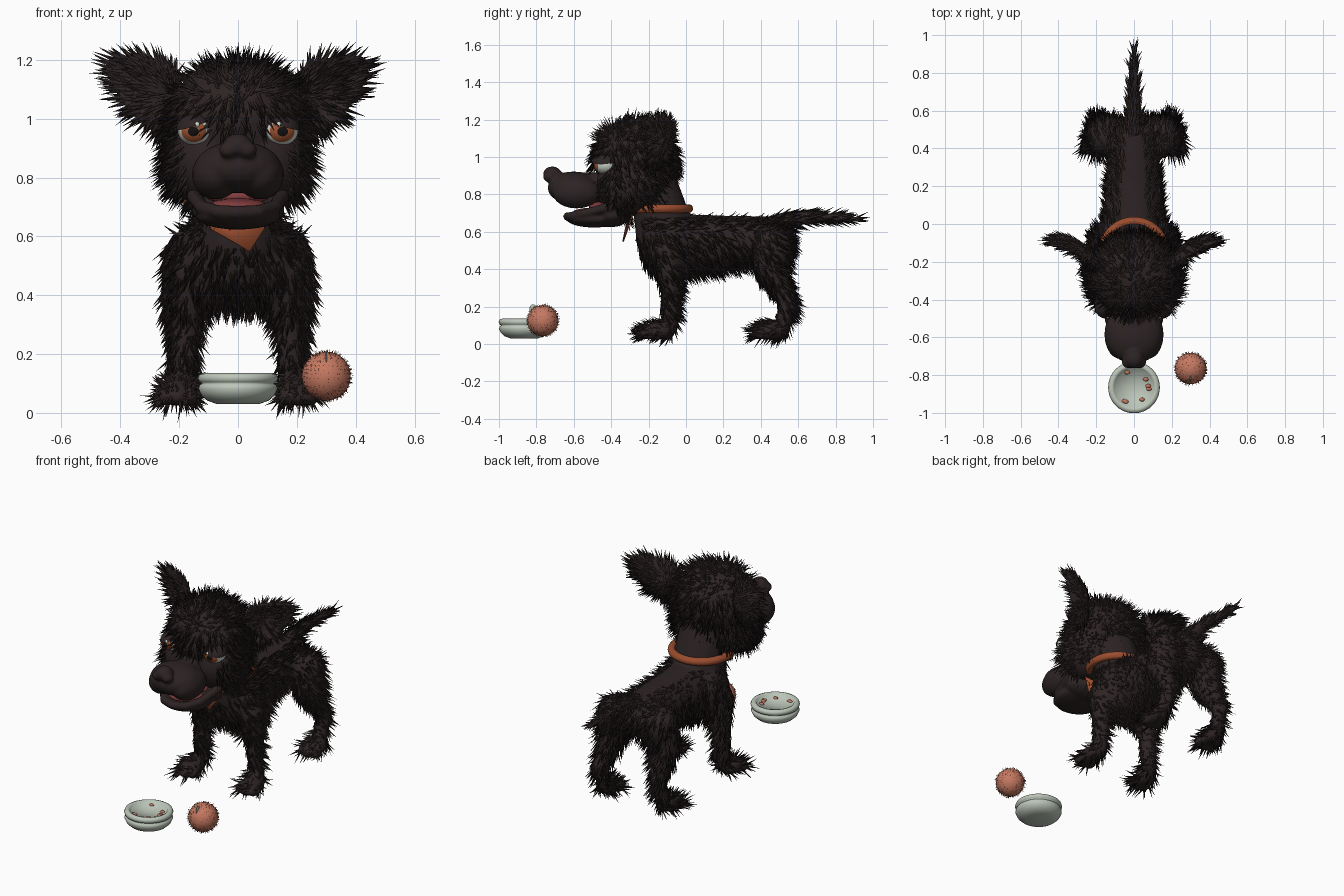
import bpy, bmesh, math, random
from mathutils import Vector as V, Matrix

random.seed(4)
if "Cube" in bpy.data.objects:
    bpy.data.objects.remove(bpy.data.objects["Cube"])


def material(name, r, g, b):
    m = bpy.data.materials.new(name)
    m.use_nodes = True
    m.diffuse_color = (r, g, b, 1)
    m.node_tree.nodes["Principled BSDF"].inputs["Base Color"].default_value = (r, g, b, 1)
    return m


FUR = material("dark brown fur", .026, .017, .017)
RUST = material("rust collar", .33, .075, .028)
WHITE = material("pale eye", .6, .66, .6)
IRIS = material("amber iris", .34, .085, .03)
BLACK = material("black pupil", .006, .005, .005)
MOUTH = material("red mouth", .22, .045, .045)
BALL = material("salmon ball", .56, .19, .12)
BOWL = material("pale bowl", .50, .56, .48)


def finish(bm, name, *mats):
    me = bpy.data.meshes.new(name)
    bmesh.ops.recalc_face_normals(bm, faces=bm.faces)
    for f in bm.faces:
        f.smooth = True
    bm.to_mesh(me)
    bm.free()
    ob = bpy.data.objects.new(name, me)
    bpy.context.scene.collection.objects.link(ob)
    for m in mats:
        me.materials.append(m)
    return ob


def blob(bm, centre, radii, seg=20, turn=Matrix()):
    """Add an ellipsoid."""
    mat = Matrix.Translation(centre) @ Matrix.Diagonal((*radii, 1)) @ turn
    bmesh.ops.create_uvsphere(bm, u_segments=seg, v_segments=seg // 2 + 2, radius=1, matrix=mat)


def limb(bm, joints, steps=7):
    """Chain spheres along joints given as (x, y, z, radius)."""
    for a, b in zip(joints, joints[1:]):
        for i in range(steps + 1):
            q = V(a).lerp(V(b), i / steps)
            blob(bm, q[:3], [q[3]] * 3, 14)


def bake(ob):
    """Replace the mesh by its modified result."""
    dg = bpy.context.evaluated_depsgraph_get()
    me = bpy.data.meshes.new_from_object(ob.evaluated_get(dg))
    ob.modifiers.clear()
    ob.data = me
    for f in me.polygons:
        f.use_smooth = True
    return ob


def fuse(ob, voxel=.014, smooth=5):
    r = ob.modifiers.new("fuse", "REMESH")
    r.mode, r.voxel_size = "VOXEL", voxel
    s = ob.modifiers.new("soften", "SMOOTH")
    s.iterations = smooth
    return bake(ob)


def strand(bm, p, d, length, width):
    d = d.normalized()
    u = d.orthogonal().normalized()
    w = d.cross(u)
    base = [bm.verts.new(p - d * .01 + (u * math.cos(t) + w * math.sin(t)) * width)
            for t in (0, 2.1, 4.2)]
    tip = bm.verts.new(p + d * length)
    for i in range(3):
        bm.faces.new((base[i], base[(i + 1) % 3], tip))


def grow_fur(ob, name, count, length, width, flow, keep=lambda p: True, mat=FUR):
    """Scatter tapered strands over a surface, combed by flow(p, n)."""
    bm = bmesh.new()
    me = ob.data
    polys = random.choices(me.polygons, [f.area for f in me.polygons], k=count)
    for f in polys:
        vs = [me.vertices[i].co for i in f.vertices]
        w = [random.random() + .01 for _ in vs]
        p = sum((v * k for v, k in zip(vs, w)), V()) / sum(w)
        if keep(p):
            jitter = V([random.uniform(-.25, .25) for _ in range(3)])
            strand(bm, p, flow(p, f.normal) + jitter, length * random.uniform(.6, 1.3), width)
    return finish(bm, name, mat)


# Torso, neck, legs and paws fused into one body
bm = bmesh.new()
limb(bm, [(0, -.08, .525, .175), (0, .22, .54, .148), (0, .45, .56, .125)])
limb(bm, [(0, -.11, .58, .16), (0, -.14, .72, .145), (0, -.18, .84, .14)])
for s in (-1, 1):
    blob(bm, (s * .1, -.08, .51), (.105, .13, .16))
    limb(bm, [(s * .15, -.1, .47, .082), (s * .175, -.085, .3, .053),
              (s * .185, -.085, .1, .043)])
    limb(bm, [(s * .14, .46, .53, .108), (s * .17, .45, .41, .09), (s * .185, .51, .29, .055),
              (s * .195, .55, .22, .045), (s * .2, .51, .09, .042)])
    for y in (-.15, .455):
        blob(bm, (s * .205, y, .07), (.062, .085, .047))
        for t in (-1, 0, 1):
            blob(bm, (s * .205 + t * .042, y - .065 + abs(t) * .015, .055), (.03, .042, .033))
body = fuse(finish(bm, "body", FUR))


def comb_body(p, n):
    if p.z < .13:
        return n * .5 + V((0, -.5, -.15))
    return n * .38 + V((0, .5, -.65 if p.z < .6 else -.15))


def off_scarf(p):
    under_scarf = p.y < -.2 and abs(p.x) < .1 and p.z > .56
    return not under_scarf and not .675 < p.z < .9 and p.z > .035


grow_fur(body, "body_fur", 4600, .06, .0075, comb_body, off_scarf)

# Tail with feathered strands
bm = bmesh.new()
limb(bm, [(0, .5, .645, .05), (0, .65, .68, .032), (0, .94, .665, .012)], 14)
tail = fuse(finish(bm, "tail", FUR), .008)
grow_fur(tail, "tail_fur", 260, .06, .008, lambda p, n: n * .45 + V((0, 1, -.1)))

# Head
bm = bmesh.new()
blob(bm, (0, -.275, .985), (.235, .22, .21))
blob(bm, (0, -.37, .99), (.19, .125, .13))
blob(bm, (0, -.32, .8), (.19, .16, .12))
for s in (-1, 1):
    blob(bm, (s * .1, -.3, .86), (.145, .18, .165))
head = fuse(finish(bm, "head", FUR))
EYES = [V((s * .145, -.43, .96)) for s in (-1, 1)]


def off_face(p):
    on_muzzle = p.y < -.38 and p.z < .95 and abs(p.x) < .17
    under_chin = p.z < .74 and p.y > -.3
    return not on_muzzle and not under_chin and min((p - e).length for e in EYES) > .06


def comb_head(p, n):
    return n * .4 + V((p.x * 1.5, .3 if p.y > -.4 else -.1, -.55 if p.z < 1.08 else .0))


grow_fur(head, "head_fur", 2700, .065, .0075, comb_head, off_face)

# Smooth muzzle with nose
bm = bmesh.new()
blob(bm, (0, -.6, .835), (.148, .14, .088))
limb(bm, [(0, -.42, .83, .09), (0, -.62, .845, .075)])
blob(bm, (0, -.715, .908), (.05, .05, .042))
for s in (-1, 1):
    blob(bm, (s * .032, -.73, .893), (.033, .035, .028))
    blob(bm, (s * .075, -.585, .81), (.082, .13, .085))
fuse(finish(bm, "muzzle", FUR), .009, 3)

# Lower jaw with a raised lip, holding the mouth lining and tongue
bm = bmesh.new()
blob(bm, (0, -.49, .668), (.145, .15, .045))
blob(bm, (0, -.4, .69), (.16, .1, .065))
for s in (-1, 1):
    limb(bm, [(s * .15, -.41, .735, .026), (s * .125, -.54, .7, .024),
              (s * .07, -.615, .685, .023), (0, -.635, .682, .023)])
fuse(finish(bm, "lower_jaw", FUR), .009, 4)

bm = bmesh.new()
blob(bm, (0, -.5, .705), (.1, .105, .024))
blob(bm, (0, -.45, .735), (.105, .07, .028))
finish(bm, "tongue", MOUTH)

# Eyes ringed around the gaze, under slanted upper lids
SIZE = V((.06, .066, .052))
for c, side in zip(EYES, ("right", "left")):
    s = math.copysign(1, c.x)
    gaze = V((s * .12, -1, -.08)).normalized()
    bm = bmesh.new()
    blob(bm, c, SIZE, 36, gaze.to_track_quat("Z", "Y").to_matrix().to_4x4())
    for f in bm.faces:
        q = f.calc_center_median() - c
        a = V([k / r for k, r in zip(q, SIZE)]).angle(gaze)
        f.material_index = 2 if a < .34 else 1 if a < .82 else 0
    finish(bm, side + "_eye", WHITE, IRIS, BLACK)
    bm = bmesh.new()
    blob(bm, c, SIZE * 1.1, 36)
    bmesh.ops.bisect_plane(bm, geom=bm.verts[:] + bm.edges[:] + bm.faces[:],
                           plane_co=c + V((0, 0, .022)), plane_no=(s * .3, -.1, 1),
                           clear_inner=True)
    finish(bm, side + "_upper_lid", FUR)
    bm = bmesh.new()
    blob(bm, c + V((-s * .006, -.062, .02)), (.009, .008, .009), 10)
    finish(bm, side + "_eye_glint", WHITE)

# Cupped ears
RIM = [(.16, 1.15), (.25, 1.21), (.36, 1.225), (.46, 1.225), (.435, 1.1),
       (.37, 1.01), (.29, .94), (.19, .91)]
for s, side in ((-1, "right"), (1, "left")):
    def place(x, z, push=0):
        return V((s * x, -.21 + .5 * (x - .18) + push, z))
    bm = bmesh.new()
    mid = V((.29, 1.09))
    outer = [bm.verts.new(place(x, z)) for x, z in RIM]
    inner = [bm.verts.new(place(*mid.lerp(V(q), .55), .05)) for q in RIM]
    hub = bm.verts.new(place(*mid, .065))
    for i in range(len(RIM)):
        j = (i + 1) % len(RIM)
        bm.faces.new((outer[i], outer[j], inner[j], inner[i]))
        bm.faces.new((inner[i], inner[j], hub))
    ear = finish(bm, side + "_ear", FUR)
    ear.modifiers.new("thick", "SOLIDIFY").thickness = .03
    ear.modifiers.new("round", "SUBSURF").levels = 2
    bake(ear)
    middle = place(.24, 1.07, .05)
    grow_fur(ear, side + "_ear_fur", 480, .06, .0085,
             lambda p, n: n * .2 + (p - middle).normalized() + V((s * .25, 0, -.1)))

# Collar and neckerchief
bpy.ops.mesh.primitive_torus_add(location=(0, -.15, .724), major_radius=.165, minor_radius=.023,
                                 major_segments=48, minor_segments=12)
collar = bpy.context.object
collar.name = "collar"
collar.data.materials.append(RUST)
bpy.ops.object.shade_smooth_by_angle()

bm = bmesh.new()
bm.faces.new([bm.verts.new(q) for q in ((-.13, -.29, .69), (.13, -.29, .69),
                                        (.04, -.34, .55), (-.09, -.325, .625))])
scarf = finish(bm, "neckerchief", RUST)
scarf.modifiers.new("thick", "SOLIDIFY").thickness = .008

# Bowl turned from a profile, with crumbs
bm = bmesh.new()
prof = [(0, .03), (.075, .031), (.105, .042), (.125, .06), (.135, .082), (.131, .095), (.122, .1),
        (.132, .105), (.137, .118), (.132, .13), (.118, .136), (.105, .13), (.1, .117), (0, .108)]
vs = [bm.verts.new((r, 0, z)) for r, z in prof]
es = [bm.edges.new(e) for e in zip(vs, vs[1:])]
bmesh.ops.spin(bm, geom=vs + es, axis=(0, 0, 1), cent=(0, 0, 0), angle=math.tau, steps=40)
bmesh.ops.remove_doubles(bm, verts=bm.verts, dist=.0005)
finish(bm, "bowl", BOWL).location = (0, -.865, 0)

bm = bmesh.new()
for a in (-.1, .1, .6, 2.0, 4.1, 4.2, 5.3):
    r = random.uniform(.075, .09)
    blob(bm, (r * math.cos(a), -.865 + r * math.sin(a), .115), (.015, .011, .009), 8)
finish(bm, "crumbs", BALL)

# Bristly ball with a pale seam
bm = bmesh.new()
blob(bm, (.3, -.765, .125), (.083, .083, .083), 32)
ball = finish(bm, "ball", BALL)
for mat, n, name in ((BALL, 750, "ball_bristles"), (FUR, 130, "ball_dark_bristles")):
    grow_fur(ball, name, n, .011, .0022, lambda p, n: n, mat=mat)
bm = bmesh.new()
blob(bm, (.3, -.818, .187), (.003, .02, .026), 10)
finish(bm, "ball_seam", BOWL)
